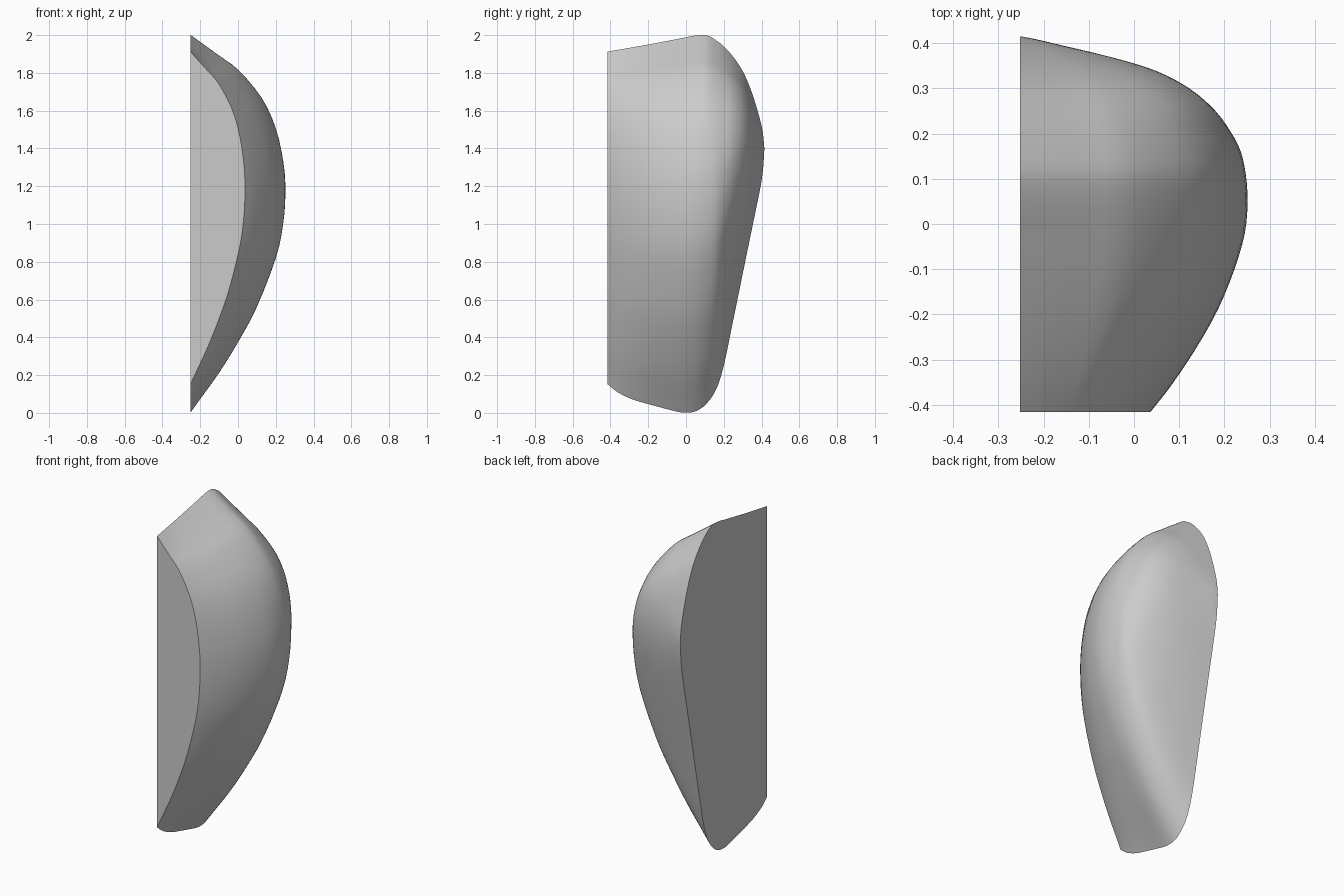
import bpy, bmesh, math

cube = bpy.data.objects.get("Cube")
if cube:
    bpy.data.objects.remove(cube, do_unlink=True)

FLAT_X = -0.252

# Stations from front to back: y, bottom z, top z, outermost x
STATIONS = [
    (-.415, .152, 1.913, .037), (-.36, .108, 1.922, .08),
    (-.28, .07, 1.936, .134), (-.19, .044, 1.952, .185),
    (-.1, .02, 1.969, .222), (-.02, .002, 1.984, .245),
    (.05, .008, 1.998, .251), (.11, .05, 1.999, .247),
    (.16, .125, 1.972, .236), (.2, .25, 1.94, .216),
    (.25, .49, 1.885, .18), (.3, .735, 1.81, .122),
    (.34, .93, 1.72, .045), (.37, 1.075, 1.63, -.055),
    (.395, 1.2, 1.54, -.16), (.408, 1.29, 1.475, -.215),
    (.415, 1.4, 1.4, FLAT_X)]

# Bulge cross-section: height fraction, width fraction
BULGE = [(0, 0), (.035, .1), (.105, .3), (.186, .5), (.28, .7), (.41, .9),
         (.5, .977), (.583, 1), (.66, .98), (.75, .9), (.83, .755),
         (.905, .51), (.945, .3), (1, 0)]


def smooth_path(points, steps):
    """Catmull-Rom curve through points of any dimension."""
    ends = [tuple(2 * a - b for a, b in zip(points[0], points[1]))]
    tail = [tuple(2 * a - b for a, b in zip(points[-1], points[-2]))]
    p = ends + list(points) + tail
    path = []
    for i in range(1, len(p) - 2):
        for k in range(steps):
            t = k / steps
            path.append(tuple(
                b + t * (c - a) / 2 + t * t * (a - 2.5 * b + 2 * c - d / 2)
                + t ** 3 * (1.5 * (b - c) + (d - a) / 2)
                for a, b, c, d in zip(*p[i - 1:i + 3])))
    return path + [tuple(points[-1])]


rows = smooth_path(STATIONS, 3)
bulge = smooth_path(BULGE, 3)

# Curved shell, lofted between the stations
bm = bmesh.new()
grid = []
for y, low, high, out in rows[:-1]:
    grid.append([bm.verts.new((FLAT_X + (out - FLAT_X) * max(w, 0), y,
                               low + (high - low) * h)) for h, w in bulge])
tip = bm.verts.new((FLAT_X, rows[-1][0], rows[-1][1]))
for a, b in zip(grid, grid[1:]):
    for j in range(len(bulge) - 1):
        bm.faces.new((a[j], b[j], b[j + 1], a[j + 1]))
for j in range(len(bulge) - 1):
    bm.faces.new((grid[-1][j], tip, grid[-1][j + 1]))

# Flat front and flat side
bm.faces.new(grid[0])
bm.faces.new([r[0] for r in grid] + [tip] + [r[-1] for r in reversed(grid)])
bmesh.ops.recalc_face_normals(bm, faces=bm.faces)

mesh = bpy.data.meshes.new("curved_shell")
bm.to_mesh(mesh)
bm.free()
shell = bpy.data.objects.new("curved_shell", mesh)
bpy.context.collection.objects.link(shell)

# Plain grey material
grey = bpy.data.materials.new("plain_grey")
grey.use_nodes = True
colour = (.6, .6, .6, 1)
grey.diffuse_color = colour
grey.node_tree.nodes["Principled BSDF"].inputs["Base Color"].default_value = colour
mesh.materials.append(grey)

# Smooth bulge with crisp rims
bpy.ops.object.select_all(action='DESELECT')
shell.select_set(True)
bpy.context.view_layer.objects.active = shell
bpy.ops.object.shade_smooth_by_angle(angle=math.radians(30))
